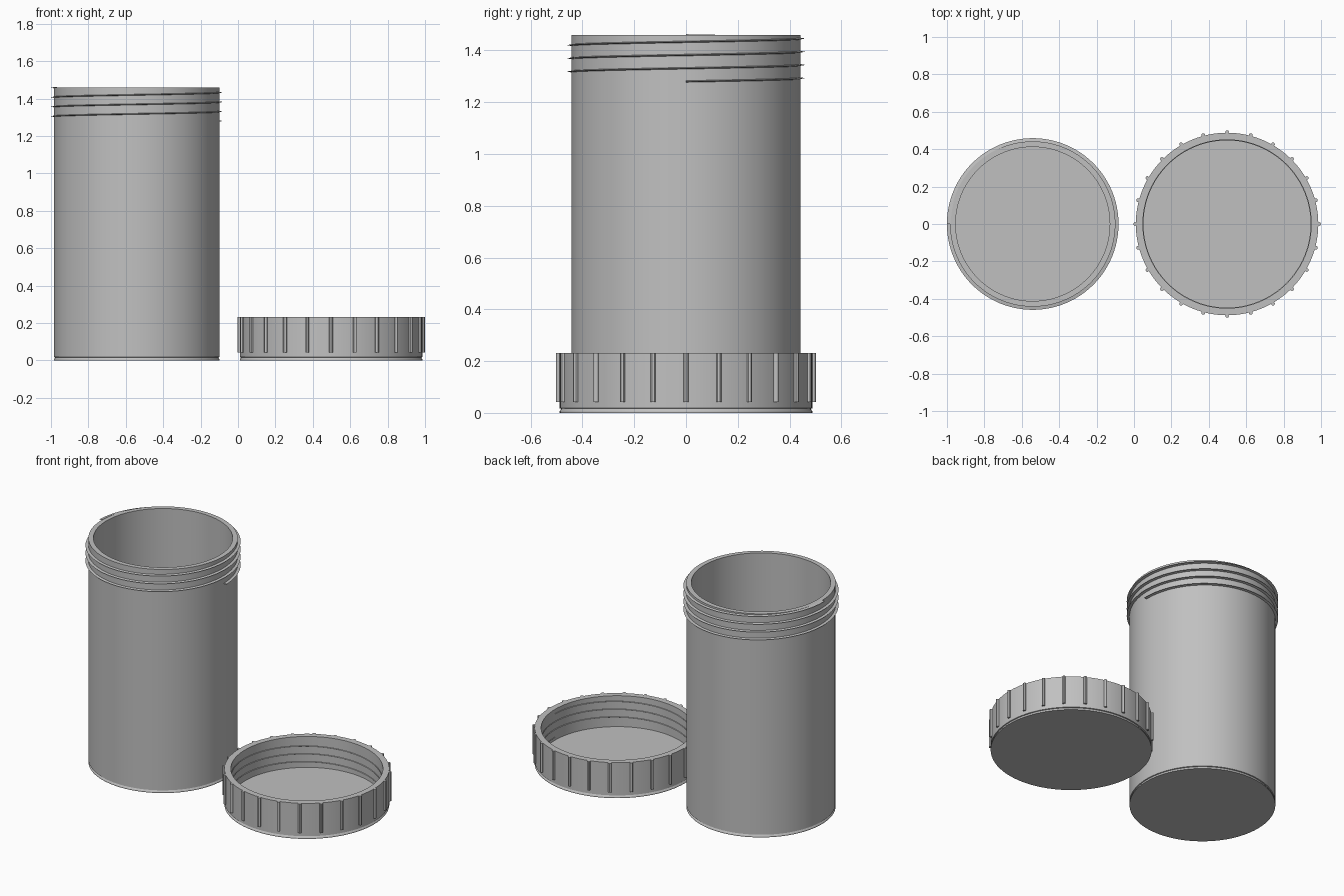
import bpy, bmesh, math
from math import cos, sin, pi, tau

cube = bpy.data.objects.get("Cube")
if cube:
    bpy.data.objects.remove(cube)

SEG = 96
JAR_X, LID_X = -0.5415, 0.4975

plastic = bpy.data.materials.new("grey_plastic")
plastic.use_nodes = True
grey = (0.53, 0.53, 0.53, 1)
plastic.diffuse_color = grey
plastic.node_tree.nodes["Principled BSDF"].inputs["Base Color"].default_value = grey


def finish(name, bm, x):
    bmesh.ops.recalc_face_normals(bm, faces=bm.faces)
    mesh = bpy.data.meshes.new(name)
    bm.to_mesh(mesh)
    bm.free()
    mesh.materials.append(plastic)
    obj = bpy.data.objects.new(name, mesh)
    obj.location.x = x
    bpy.context.collection.objects.link(obj)
    bpy.ops.object.select_all(action="DESELECT")
    obj.select_set(True)
    bpy.context.view_layer.objects.active = obj
    bpy.ops.object.shade_smooth_by_angle(angle=math.radians(30))
    return obj


def lathe(name, profile, x):
    """Revolve an (r, z) outline whose two ends are closed by flat discs."""
    bm = bmesh.new()
    rings = [[bm.verts.new((r * cos(tau * i / SEG), r * sin(tau * i / SEG), z))
              for i in range(SEG)] for r, z in profile]
    for a, b in zip(rings, rings[1:]):
        for i in range(SEG):
            j = (i + 1) % SEG
            bm.faces.new((a[i], a[j], b[j], b[i]))
    bm.faces.new(rings[0])
    bm.faces.new(rings[-1])
    return finish(name, bm, x)


def thread(name, root, tip, z0, pitch, turns, half, x):
    """Thin wedge-shaped ridge wound along a rising helix."""
    bm = bmesh.new()
    steps = int(SEG * turns)
    rows = []
    for k in range(steps + 1):
        a = tau * k / SEG
        z = z0 + pitch * k / SEG
        rows.append([bm.verts.new((r * cos(a), r * sin(a), z + dz))
                     for r, dz in ((root, -half), (tip, 0), (root, half))])
    for p, q in zip(rows, rows[1:]):
        for i in range(3):
            j = (i + 1) % 3
            bm.faces.new((p[i], p[j], q[j], q[i]))
    bm.faces.new(rows[0])
    bm.faces.new(rows[-1])
    return finish(name, bm, x)


# Jar: hollow body with a fine groove above the base
lathe("jar_body", [(0.442, 0), (0.442, 0.006), (0.436, 0.016), (0.442, 0.018),
                   (0.442, 1.46), (0.412, 1.46), (0.412, 0.03)], JAR_X)
thread("jar_thread", 0.438, 0.459, 1.28, 0.051, 3.5, 0.004, JAR_X)

# Lid: shallow cup lying open side up
lathe("lid_body", [(0.488, 0), (0.488, 0.006), (0.482, 0.016), (0.488, 0.018),
                   (0.488, 0.232), (0.45, 0.232), (0.45, 0.03)], LID_X)
thread("lid_thread", 0.452, 0.447, 0.05, 0.051, 3, 0.003, LID_X)

# Grip ribs around the lid
bm = bmesh.new()
for i in range(24):
    a = tau * i / 24
    made = bmesh.ops.create_cone(bm, cap_ends=True, segments=12, radius1=0.01,
                                 radius2=0.01, depth=0.19)
    bmesh.ops.translate(bm, verts=made["verts"],
                        vec=(0.4915 * cos(a), 0.4915 * sin(a), 0.137))
finish("lid_grip_ribs", bm, LID_X)
